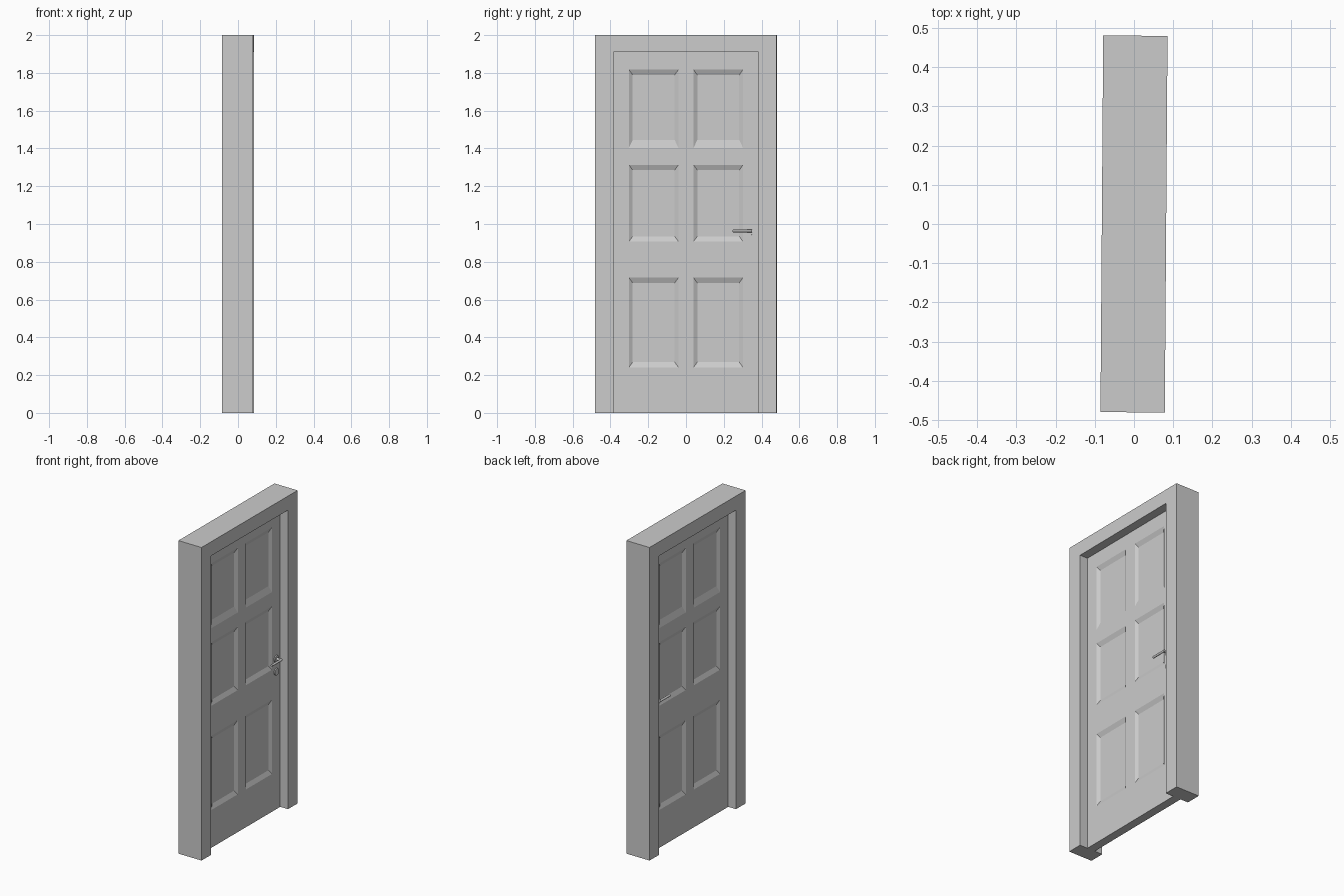
import bpy
import bmesh
from math import radians
from mathutils import Matrix, Vector

old = bpy.data.objects.get("Cube")
if old:
    bpy.data.objects.remove(old, do_unlink=True)

TURN = -0.0073          # the whole door stands very slightly turned
HALF_DEPTH = 0.082
HALF_WIDTH = 0.48
OPEN_HALF = 0.384
OPEN_TOP = 1.91
SLAB = 0.027            # half thickness of the leaf

grey = bpy.data.materials.new("plain grey")
grey.use_nodes = True
colour = (0.6, 0.6, 0.6, 1)
grey.diffuse_color = colour
grey.node_tree.nodes["Principled BSDF"].inputs["Base Color"].default_value = colour


def finish(name, bm, smooth=False):
    bmesh.ops.recalc_face_normals(bm, faces=bm.faces)
    mesh = bpy.data.meshes.new(name)
    bm.to_mesh(mesh)
    bm.free()
    mesh.materials.append(grey)
    obj = bpy.data.objects.new(name, mesh)
    bpy.context.collection.objects.link(obj)
    obj.rotation_euler.z = TURN
    if smooth:
        bpy.ops.object.select_all(action='DESELECT')
        obj.select_set(True)
        bpy.context.view_layer.objects.active = obj
        bpy.ops.object.shade_smooth_by_angle(angle=radians(40))
    return obj


def rod(bm, start, end, radius, sides=24):
    start, end = Vector(start), Vector(end)
    axis = end - start
    turn = axis.to_track_quat('Z', 'Y').to_matrix().to_4x4()
    bmesh.ops.create_cone(bm, cap_ends=True, segments=sides, radius1=radius,
                          radius2=radius, depth=axis.length,
                          matrix=Matrix.Translation((start + end) / 2) @ turn)


# Door frame: an upside-down U profile extruded through the wall depth
bm = bmesh.new()
outline = [(-HALF_WIDTH, 0), (-HALF_WIDTH, 2), (HALF_WIDTH, 2), (HALF_WIDTH, 0),
           (OPEN_HALF, 0), (OPEN_HALF, OPEN_TOP), (-OPEN_HALF, OPEN_TOP), (-OPEN_HALF, 0)]
profile = bm.faces.new([bm.verts.new((-HALF_DEPTH, y, z)) for y, z in outline])
grown = bmesh.ops.extrude_face_region(bm, geom=[profile], use_keep_orig=True)
moved = [v for v in grown["geom"] if isinstance(v, bmesh.types.BMVert)]
bmesh.ops.translate(bm, verts=moved, vec=(2 * HALF_DEPTH, 0, 0))
finish("door_frame", bm)

# Door leaf: a grid of rails and stiles with sunken, bevelled panels on both sides
columns = [-OPEN_HALF, -0.302, -0.04, 0.04, 0.302, OPEN_HALF]
rows = [0, 0.241, 0.716, 0.907, 1.313, 1.403, 1.817, OPEN_TOP]
BEVEL, SINK = 0.02, 0.012
bm = bmesh.new()
for side in (-1, 1):
    grid = [[bm.verts.new((side * SLAB, y, z)) for z in rows] for y in columns]
    for i in range(len(columns) - 1):
        for j in range(len(rows) - 1):
            ring = [grid[i][j], grid[i + 1][j], grid[i + 1][j + 1], grid[i][j + 1]]
            if i % 2 == 0 or j % 2 == 0:
                bm.faces.new(ring)
                continue
            # Upper panels have a deeper bottom bevel
            lower = 0.042 if j == 5 else 0.028
            y0, y1 = columns[i] + BEVEL, columns[i + 1] - BEVEL
            z0, z1 = rows[j] + lower, rows[j + 1] - 0.028
            inner = [bm.verts.new((side * (SLAB - SINK), y, z))
                     for y, z in ((y0, z0), (y1, z0), (y1, z1), (y0, z1))]
            bm.faces.new(inner)
            for k in range(4):
                n = (k + 1) % 4
                bm.faces.new((ring[k], ring[n], inner[n], inner[k]))
rim = [e for e in bm.edges if e.is_boundary]
bmesh.ops.bridge_loops(bm, edges=rim)
finish("door_leaf", bm)

# Lever handles with a round rose and a lock rose on each side
LOCK_Y, LEVER_Z, LOCK_Z = 0.342, 0.963, 0.88
for label, side in (("left", 1), ("right", -1)):
    face = side * SLAB
    reach = side * (SLAB + 0.035)
    bm = bmesh.new()
    rod(bm, (face, LOCK_Y, LEVER_Z), (reach, LOCK_Y, LEVER_Z), 0.008)
    rod(bm, (reach, LOCK_Y + 0.008, LEVER_Z), (reach, 0.248, LEVER_Z), 0.007)
    finish(label + "_lever", bm, True)
    for part, z in (("_handle_rose", LEVER_Z), ("_lock_rose", LOCK_Z)):
        bm = bmesh.new()
        rod(bm, (face - side * 0.004, LOCK_Y, z), (face + side * 0.007, LOCK_Y, z), 0.021)
        finish(label + part, bm, True)
